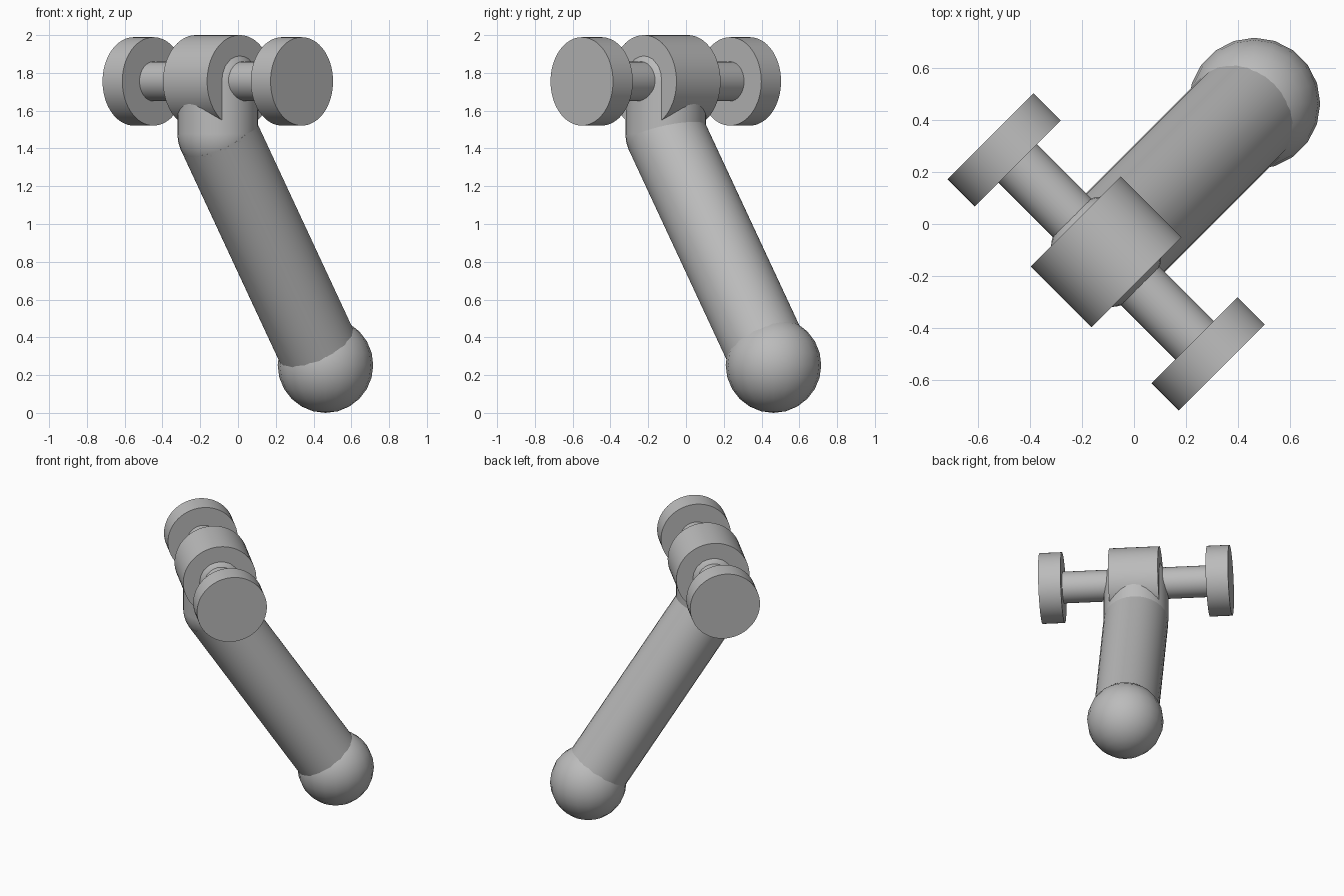
import bpy
from math import radians
from mathutils import Vector

cube = bpy.data.objects.get("Cube")
if cube:
    bpy.data.objects.remove(cube, do_unlink=True)

# Single plain grey
grey = bpy.data.materials.new("plain grey")
grey.use_nodes = True
grey.diffuse_color = (0.5, 0.5, 0.5, 1)
grey.node_tree.nodes["Principled BSDF"].inputs["Base Color"].default_value = (0.5, 0.5, 0.5, 1)

AXLE = Vector((1, -1, 0)).normalized()
HUB = Vector((-0.107, -0.107, 1.755))
KNEE = Vector((-0.107, -0.107, 1.477))
FOOT = Vector((0.463, 0.463, 0.253))
LIMB_RADIUS = 0.214


def finish(name):
    obj = bpy.context.object
    obj.name = name
    obj.data.materials.append(grey)
    bpy.ops.object.shade_smooth_by_angle(angle=radians(35))
    return obj


def rod(name, start, end, radius, sides=32):
    """Cylinder running from one point to another."""
    span = end - start
    bpy.ops.mesh.primitive_cylinder_add(
        vertices=sides, radius=radius, depth=span.length, location=(start + end) / 2,
        rotation=span.to_track_quat('Z', 'Y').to_euler())
    return finish(name)


def ball(name, centre, radius, segments, rings):
    bpy.ops.mesh.primitive_uv_sphere_add(
        segments=segments, ring_count=rings, radius=radius, location=centre)
    return finish(name)


# Hub drum and the axle through it
rod("hub_drum", HUB - AXLE * 0.165, HUB + AXLE * 0.165, 0.245, 64)
rod("axle", HUB - AXLE * 0.5, HUB + AXLE * 0.5, 0.105)

# End discs
for name, side in (("left_disc", 1), ("right_disc", -1)):
    rod(name, HUB + AXLE * side * 0.481, HUB + AXLE * side * 0.629, 0.234, 64)

# Upright neck with rounded ends, then the slanted limb
rod("neck", KNEE, HUB, LIMB_RADIUS)
ball("neck_top", HUB, LIMB_RADIUS, 32, 16)
ball("knee", KNEE, LIMB_RADIUS, 32, 16)
rod("limb", KNEE, FOOT, LIMB_RADIUS)

# Ball at the lower end
ball("foot_ball", FOOT, 0.253, 20, 12)
